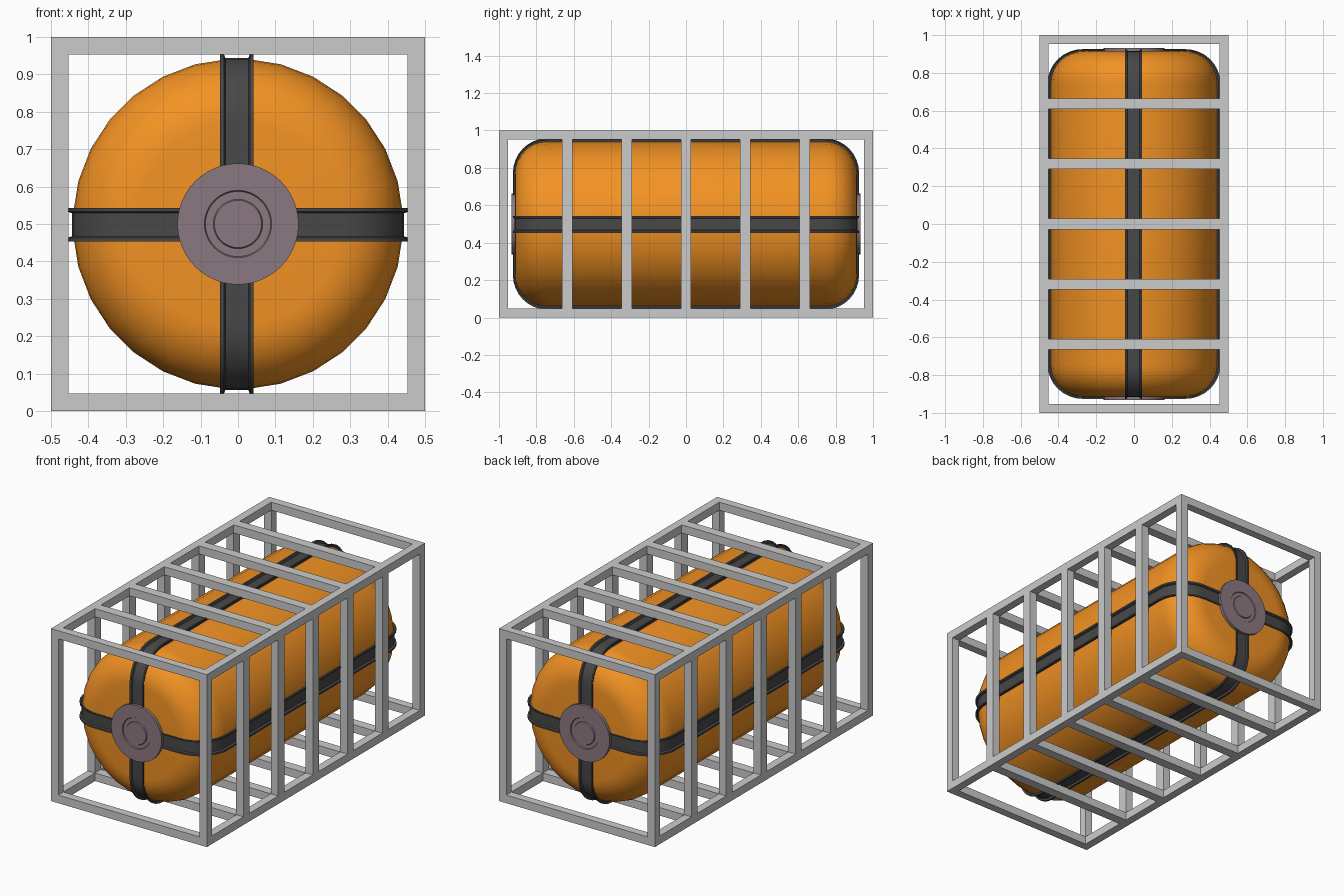
import bpy, bmesh
from math import sin, cos, pi, radians

if "Cube" in bpy.data.objects:
    bpy.data.objects.remove(bpy.data.objects["Cube"])

CZ = 0.5  # height of the tank axis


def material(name, col):
    m = bpy.data.materials.new(name)
    m.diffuse_color = (*col, 1)
    m.use_nodes = True
    m.node_tree.nodes["Principled BSDF"].inputs["Base Color"].default_value = m.diffuse_color
    return m


ORANGE = material("orange_paint", (0.9, 0.29, 0.017))
RUBBER = material("dark_rubber", (0.065, 0.065, 0.065))
MAUVE = material("mauve_metal", (0.26, 0.19, 0.22))


def finish(name, bm, mat=None, smooth=None):
    bmesh.ops.remove_doubles(bm, verts=bm.verts, dist=1e-5)
    bmesh.ops.recalc_face_normals(bm, faces=bm.faces)
    me = bpy.data.meshes.new(name)
    bm.to_mesh(me)
    bm.free()
    ob = bpy.data.objects.new(name, me)
    bpy.context.collection.objects.link(ob)
    if mat:
        me.materials.append(mat)
    if smooth:
        bpy.ops.object.select_all(action='DESELECT')
        ob.select_set(True)
        bpy.context.view_layer.objects.active = ob
        bpy.ops.object.shade_smooth_by_angle(angle=radians(smooth))
    return ob


def lathe(name, profile, angles, mat, smooth):
    """Revolve (radius, y) points about the tank axis; cap both ends."""
    bm = bmesh.new()
    rings = [[bm.verts.new((r * cos(a), y, CZ + r * sin(a))) for a in angles]
             for r, y in profile]
    n = len(angles)
    for p, q in zip(rings, rings[1:]):
        for i in range(n):
            j = (i + 1) % n
            bm.faces.new((p[i], p[j], q[j], q[i]))
    bm.faces.new(rings[0])
    bm.faces.new(rings[-1])
    return finish(name, bm, mat, smooth)


# crate frame: occupied cells of an uneven grid, only the outer skin is kept
T = 0.047
xs = [-0.5, -0.5 + T, 0.5 - T, 0.5]
zs = [0, T, 1 - T, 1]
ys = [-1, -1 + T]
for k in range(-2, 3):
    ys += [k * 0.318 - 0.028, k * 0.318 + 0.028]
ys += [1 - T, 1]


def solid(i, j, k):
    if not (0 <= i < 3 and 0 <= j < len(ys) - 1 and 0 <= k < 3):
        return False
    side, level, bar = i != 1, k != 1, j % 2 == 0
    return (side and level) or (bar and (side or level))


bm = bmesh.new()
axes = (xs, ys, zs)
for i in range(3):
    for j in range(len(ys) - 1):
        for k in range(3):
            if not solid(i, j, k):
                continue
            for ax in range(3):
                for d in (0, 1):
                    nb = [i, j, k]
                    nb[ax] += 2 * d - 1
                    if solid(*nb):
                        continue
                    quad = []
                    for u, v in ((0, 0), (1, 0), (1, 1), (0, 1)):
                        c = [i, j, k]
                        c[ax] += d
                        c[(ax + 1) % 3] += u
                        c[(ax + 2) % 3] += v
                        quad.append(bm.verts.new([axes[n][c[n]] for n in range(3)]))
                    bm.faces.new(quad)
finish("crate_frame", bm)

# tank: rounded-end cylinder
R, END, FIL, STEPS = 0.442, 0.915, 0.17, 8
arc = [(R - FIL + FIL * sin(t), END - FIL + FIL * cos(t))
       for t in (s * pi / 2 / STEPS for s in range(STEPS + 1))]
profile = arc + [(r, -y) for r, y in reversed(arc)]
facets = [radians(q * 90 + 3 + 12 * k) for q in range(4) for k in range(8)]
lathe("tank", profile, facets, ORANGE, 40)

# straps: channel section swept around the tank outline
half = [(-0.042, -0.02), (-0.039, 0.006), (-0.045, 0.015), (-0.035, 0.014), (-0.031, 0.002)]
section = half + [(-w, h) for w, h in reversed(half)]


def strap(name, place):
    bm = bmesh.new()
    rings = []
    for q in range(4):
        cr = (R - FIL) * (1 if q in (0, 3) else -1)
        cy = (END - FIL) * (1 if q in (0, 1) else -1)
        for s in range(STEPS + 1):
            a = q * pi / 2 + s * pi / 2 / STEPS
            rings.append([bm.verts.new(place(w, cr + (FIL + h) * cos(a), cy + (FIL + h * 0.7) * sin(a)))
                          for w, h in section])
    m = len(section)
    for i, p in enumerate(rings):
        q = rings[(i + 1) % len(rings)]
        for a in range(m):
            b = (a + 1) % m
            bm.faces.new((p[a], p[b], q[b], q[a]))
    finish(name, bm, RUBBER, 35)


strap("vertical_strap", lambda w, r, y: (w - 0.003, y, CZ + r))
strap("horizontal_strap", lambda w, r, y: (r, y, CZ + w - 0.002))

# end caps: disc with a shallow ring groove
circle = [2 * pi * i / 48 for i in range(48)]
cap = [(0.162, 0.9), (0.162, 0.932), (0.09, 0.932), (0.087, 0.927), (0.066, 0.927), (0.063, 0.932)]
for name, s in (("front_cap", -1), ("rear_cap", 1)):
    lathe(name, [(r, y * s) for r, y in cap], circle, MAUVE, 30)
